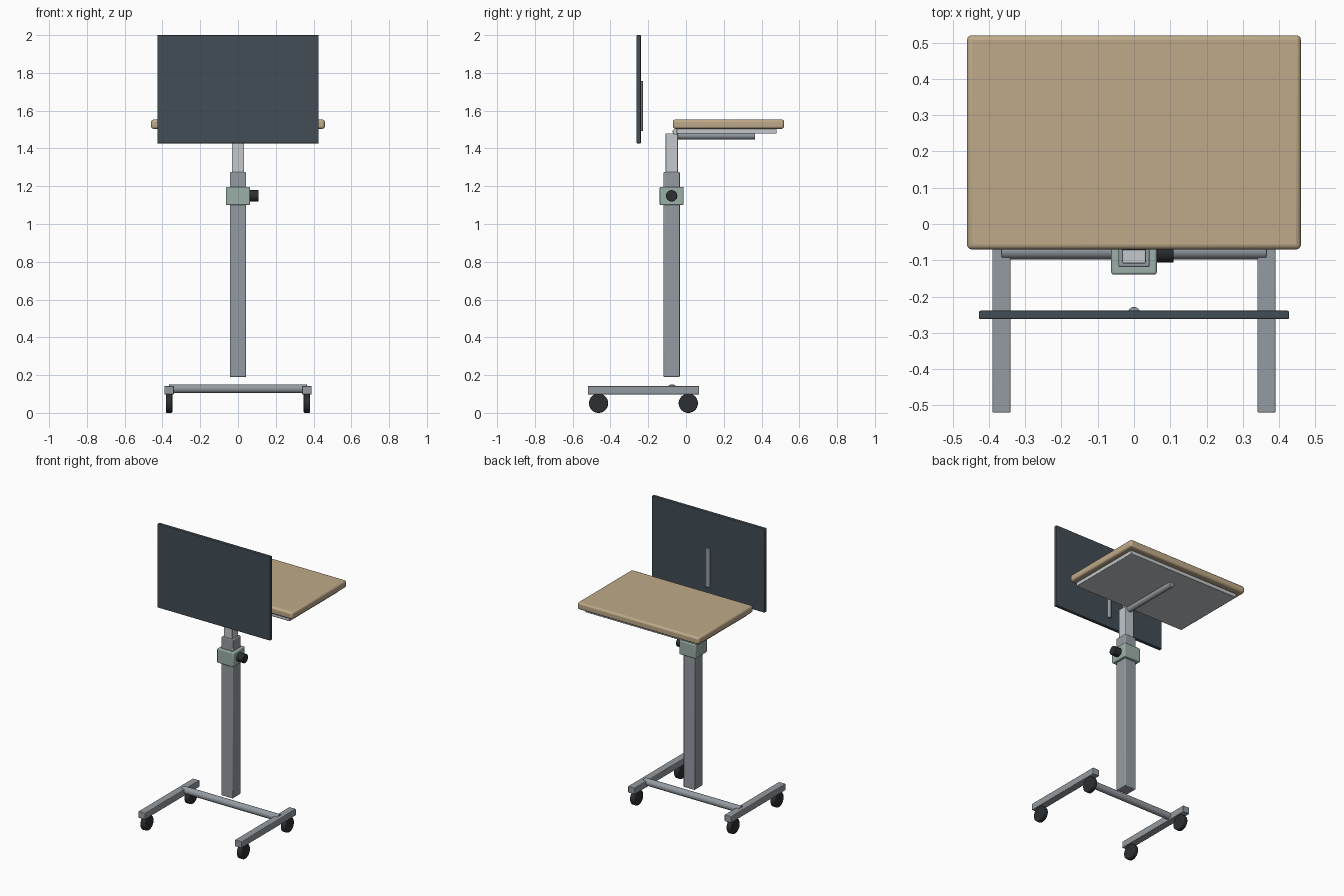
import bpy
from math import radians

if "Cube" in bpy.data.objects:
    bpy.data.objects.remove(bpy.data.objects["Cube"])


def material(name, rgb):
    m = bpy.data.materials.new(name)
    m.diffuse_color = (*rgb, 1)
    m.use_nodes = True
    m.node_tree.nodes["Principled BSDF"].inputs["Base Color"].default_value = m.diffuse_color
    return m


STEEL = material("steel", (0.30, 0.33, 0.36))
LIGHT = material("light_steel", (0.55, 0.58, 0.60))
DARK = material("dark_panel", (0.055, 0.075, 0.09))
BLACK = material("rubber", (0.025, 0.028, 0.032))
WOOD = material("wood", (0.52, 0.40, 0.25))
GREEN = material("green_plastic", (0.33, 0.43, 0.39))
CY = -0.076  # depth of the column


def finish(o, name, mat, bevel, segments=3):
    o.name = name
    o.data.materials.append(mat)
    bpy.ops.object.transform_apply(location=False, rotation=True, scale=True)
    if bevel:
        b = o.modifiers.new("bevel", "BEVEL")
        b.width = bevel
        b.segments = segments
        b.limit_method = "ANGLE"
        b.angle_limit = radians(40)
    bpy.ops.object.shade_smooth_by_angle(angle=radians(35))
    return o


def box(name, x, y, z, mat, bevel=0.004):
    """Box from (min, max) pairs."""
    r = (x, y, z)
    bpy.ops.mesh.primitive_cube_add(size=1, location=[(a + b) / 2 for a, b in r])
    o = bpy.context.object
    o.scale = [b - a for a, b in r]
    return finish(o, name, mat, bevel)


def rod(name, centre, radius, length, axis, mat, bevel=0.003):
    rot = {"x": (0, radians(90), 0), "y": (radians(90), 0, 0), "z": (0, 0, 0)}[axis]
    bpy.ops.mesh.primitive_cylinder_add(vertices=40, radius=radius, depth=length,
                                        location=centre, rotation=rot)
    return finish(bpy.context.object, name, mat, bevel)


def post(name, half, z, mat, bevel=0.005):
    return box(name, (-half, half), (CY - half, CY + half), z, mat, bevel)


# wheeled base
for s, side in ((-1, "left"), (1, "right")):
    box(side + "_foot", (s * 0.365 - 0.025, s * 0.365 + 0.025), (-0.52, 0.07), (0.097, 0.142), STEEL)
    for y, end in ((-0.463, "front"), (0.012, "back")):
        rod(f"{side}_{end}_wheel", (s * 0.365, y, 0.051), 0.051, 0.034, "x", BLACK, 0.006)
rod("base_crossbar", (0, -0.074, 0.128), 0.0235, 0.73, "x", STEEL)

# telescopic column with clamp
post("outer_column", 0.043, (0.19, 1.275), STEEL)
post("inner_column", 0.0325, (1.2, 1.48), LIGHT, 0.003)
post("clamp_collar", 0.063, (1.10, 1.197), GREEN, 0.006)
rod("clamp_knob", (0.082, CY, 1.149), 0.03, 0.055, "x", BLACK)

# desk surface with support
box("desk_top", (-0.46, 0.46), (-0.07, 0.52), (1.504, 1.553), WOOD, 0.013)
box("under_plate", (-0.425, 0.425), (-0.05, 0.48), (1.478, 1.504), LIGHT)
rod("support_arm", (0, 0.158, 1.468), 0.02, 0.416, "y", STEEL)
rod("tilt_hinge", (0, -0.056, 1.489), 0.015, 0.07, "x", LIGHT, 0.002)

# upright screen with rear rib
box("screen_panel", (-0.427, 0.427), (-0.262, -0.239), (1.427, 2.0), DARK)
rod("screen_rib", (0, -0.245, 1.625), 0.0165, 0.265, "z", STEEL, 0.002)
